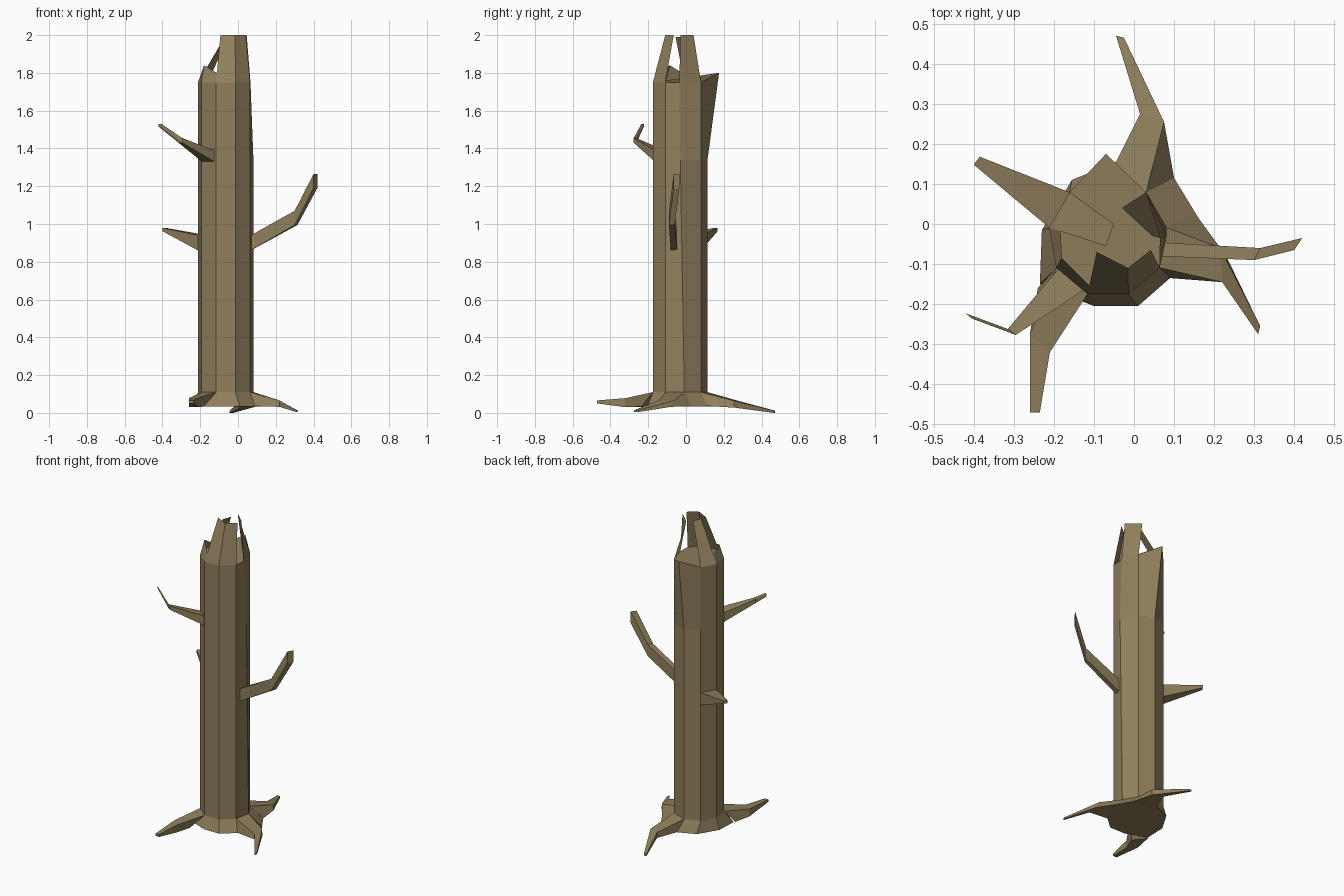
import bpy, bmesh
from math import cos, sin, radians
from mathutils import Vector

cube = bpy.data.objects.get("Cube")
if cube:
    bpy.data.objects.remove(cube, do_unlink=True)

bark = bpy.data.materials.new("brown_bark")
bark.use_nodes = True
COLOUR = (0.28, 0.215, 0.11, 1)
bark.diffuse_color = COLOUR
bark.node_tree.nodes["Principled BSDF"].inputs["Base Color"].default_value = COLOUR


def finish(bm, name, closed=True):
    if closed:
        bmesh.ops.recalc_face_normals(bm, faces=bm.faces)
    mesh = bpy.data.meshes.new(name)
    bm.to_mesh(mesh)
    bm.free()
    mesh.materials.append(bark)
    bpy.context.collection.objects.link(bpy.data.objects.new(name, mesh))


def loft(name, rings):
    """Skin a closed solid through rings of equal point count."""
    bm = bmesh.new()
    loops = [[bm.verts.new(p) for p in ring] for ring in rings]
    n = len(loops[0])
    for low, high in zip(loops, loops[1:]):
        for i in range(n):
            j = (i + 1) % n
            bm.faces.new((low[i], low[j], high[j], high[i]))
    bm.faces.new(loops[0][::-1])
    bm.faces.new(loops[-1])
    finish(bm, name)


def limb(name, *sections):
    """Four-sided limb; section = right, left, bottom z, top z, optional wider bottom pair."""
    rings = []
    for a, b, z0, z1, *foot in sections:
        fa, fb = foot or (a, b)
        rings.append([(*fa, z0), (*fb, z0), (*b, z1), (*a, z1)])
    loft(name, rings)


def splinter(name, *faces):
    """Thin broken sheet standing on the trunk rim."""
    bm = bmesh.new()
    cache = {}
    for face in faces:
        verts = []
        for p in face:
            key = tuple(p)
            if key not in cache:
                cache[key] = bm.verts.new(p)
            verts.append(cache[key])
        bm.faces.new(verts)
    finish(bm, name, closed=False)


# Trunk: nine-sided, counter-clockwise from the front left corner
plan = [(-0.065 + 0.149 * cos(radians(a)), -0.035 + 0.149 * sin(radians(a)))
        for a in range(-110, 250, 40)]


def ring(z):
    return [Vector((x, y, z)) for x, y in plan]


skirt = [(-0.1, -0.205), (0.01, -0.205), (0.09, -0.135), (0.17, 0.0), (0.1, 0.115),
         (-0.045, 0.155), (-0.155, 0.11), (-0.23, -0.015), (-0.235, -0.15)]
neck, waist, rim = ring(0.11), ring(1.34), ring(1.75)
waist[3].y = -0.03
rim[3].xy = (0.066, -0.035)
rim[5] = Vector((-0.07, 0.175, 1.8))
loft("trunk", [[(x, y, 0.035) for x, y in skirt], neck, waist, rim])

# Broken top
front = [Vector(p) for p in ((-0.093, -0.07, 2), (-0.015, -0.11, 2), (0.042, -0.065, 2))]
splinter("front_splinter", (rim[0], rim[1], front[1], front[0]),
         (rim[1], rim[2], front[2], front[1]))
splinter("left_splinter", (rim[3], rim[4], Vector((-0.03, 0.04, 2)), Vector((0.046, -0.03, 2))))
lean = [Vector((-0.05, 0.0, 1.99)), Vector((-0.07, -0.055, 1.99))]
splinter("right_splinter", (rim[6], rim[7], lean[1], lean[0]))
peak = Vector((-0.18, -0.085, 1.84))
splinter("low_splinter", (rim[7], rim[8], peak, rim[7].lerp(lean[1], 0.2)),
         (rim[8], rim[0], rim[0].lerp(front[0], 0.2), peak))

# Branches
limb("left_branch",
     ((0.05, -0.08), (0.05, -0.045), 0.85, 0.93),
     ((0.3, -0.09), (0.315, -0.06), 0.995, 1.07),
     ((0.4, -0.065), (0.42, -0.035), 1.19, 1.265))
limb("right_branch",
     (plan[6], plan[7], 0.86, 0.94),
     ((-0.385, 0.168), (-0.4, 0.148), 0.962, 0.98))
limb("upper_branch",
     ((-0.19, -0.113), (-0.125, -0.165), 1.33, 1.39),
     ((-0.315, -0.262), (-0.295, -0.277), 1.43, 1.455),
     ((-0.42, -0.223), (-0.405, -0.236), 1.515, 1.53))

# Roots
limb("left_root",
     (plan[2], plan[3], 0.036, 0.11, (0.09, -0.135), (0.15, 0.03)),
     ((0.22, -0.145), (0.215, -0.06), 0.032, 0.066, (0.22, -0.145), (0.23, -0.08)),
     ((0.31, -0.275), (0.315, -0.255), 0.004, 0.014))
limb("back_root",
     (plan[4], plan[5], 0.036, 0.11, (0.1, 0.115), (-0.045, 0.155)),
     ((0.075, 0.255), (0.015, 0.275), 0.028, 0.064),
     ((-0.025, 0.465), (-0.045, 0.47), 0, 0.012))
limb("front_root",
     (plan[8], plan[0], 0.034, 0.11, (-0.24, -0.16), (-0.18, -0.235)),
     ((-0.26, -0.275), (-0.21, -0.32), 0.03, 0.078),
     ((-0.26, -0.47), (-0.235, -0.47), 0.05, 0.066))
